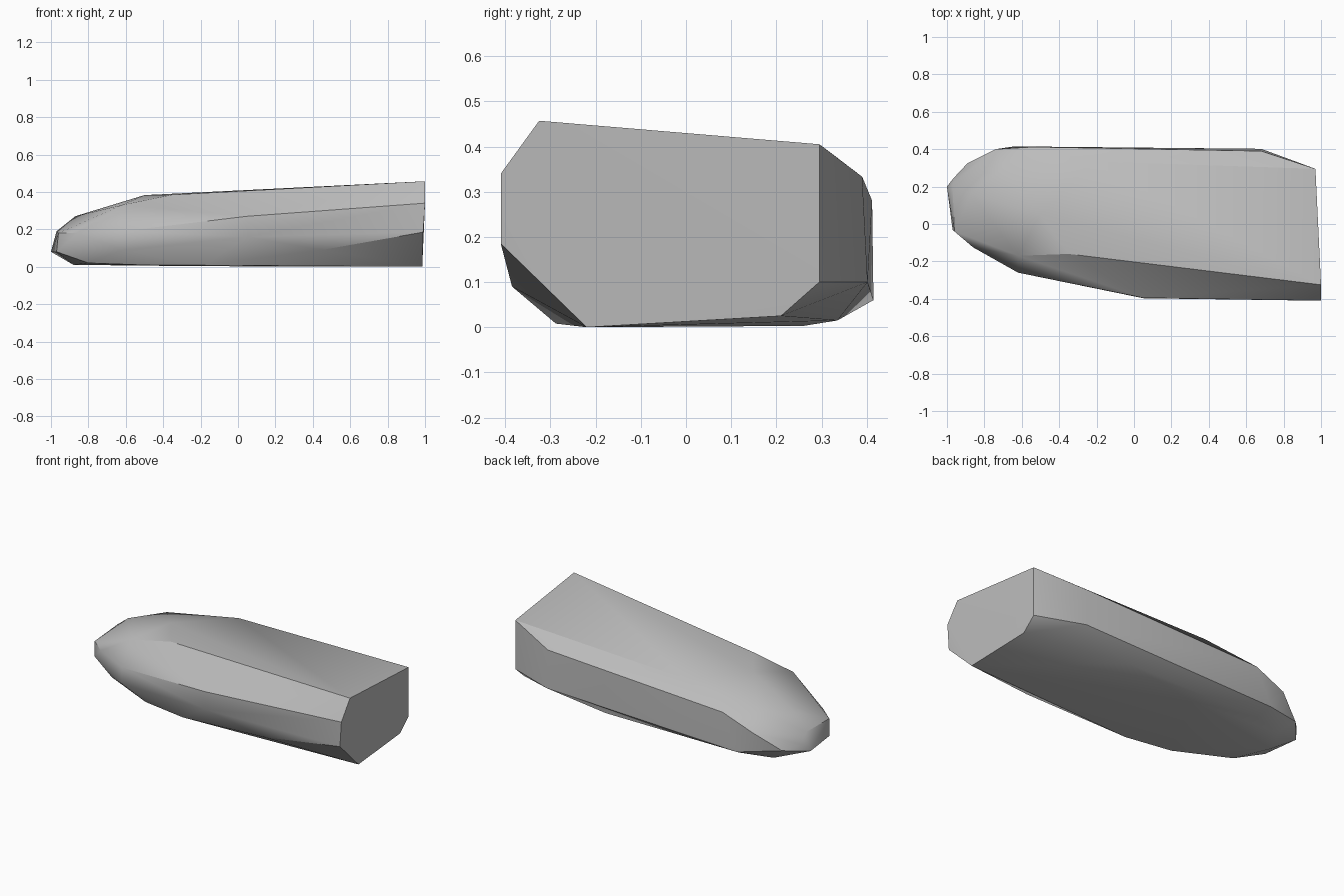
import bpy
import bmesh
import math
from mathutils import Vector

default_cube = bpy.data.objects.get("Cube")
if default_cube:
    bpy.data.objects.remove(default_cube, do_unlink=True)


def make_material(name, colour):
    material = bpy.data.materials.new(name)
    material.use_nodes = True
    material.diffuse_color = colour
    shader = material.node_tree.nodes["Principled BSDF"]
    shader.inputs["Base Color"].default_value = colour
    return material


def hull_from_ridges(name, ridges, material):
    """Wrap one convex skin around a set of ridge lines."""
    mesh = bpy.data.meshes.new(name)
    body = bpy.data.objects.new(name, mesh)
    bpy.context.collection.objects.link(body)
    bm = bmesh.new()
    for ridge in ridges:
        for point in ridge:
            bm.verts.new(Vector(point))
    result = bmesh.ops.convex_hull(bm, input=bm.verts[:])
    # Drop any points that ended up inside the skin
    loose = [v for v in bm.verts if not v.link_faces]
    bmesh.ops.delete(bm, geom=loose, context="VERTS")
    bmesh.ops.recalc_face_normals(bm, faces=bm.faces[:])
    bm.to_mesh(mesh)
    bm.free()
    mesh.materials.append(material)
    return body


# Flat cut end, slightly slanted
cut_end = [
    (1, -.41, .34), (1, -.325, .457), (.97, .295, .405), (.97, .295, .1),
    (.97, .21, .025), (.985, -.22, 0), (.99, -.41, .185),
]

# Upper surface, falling towards the blunt nose
top_ridge = [
    (-.23, .335, .375), (-.5, .05, .383), (-.35, -.16, .385),
    (-.62, -.17, .33), (-.87, .16, .27), (-.7, .3, .3),
]

# Front flank, bulging at mid height
front_flank = [
    (.05, -.397, .16), (.05, -.395, .27), (.45, -.385, .09),
    (-.62, -.26, .09), (-.62, -.26, .19), (-.86, -.125, .18),
]

# Rear flank, nearly vertical
back_flank = [
    (.68, .39, .333), (.68, .402, .1), (-.54, .412, .28),
    (-.64, .415, .06), (-.74, .4, .2), (-.89, .325, .1),
]

# Blunt nose
nose = [
    (-.96, -.04, .18), (-.97, -.03, .08), (-1, .2, .08),
    (-.97, .2, .19), (-.965, .245, .13),
]

# Flat underside outline
underside = [
    (-.18, -.288, .008), (-.47, -.24, .008), (-.8, -.1, .02),
    (-.88, .13, .01), (-.8, .28, .015), (-.6, .335, .015),
    (-.2, .26, .003), (.32, .335, .015),
]

grey = make_material("stone grey", (.5, .5, .5, 1))
stone = hull_from_ridges(
    "stone_body",
    [cut_end, top_ridge, front_flank, back_flank, nose, underside],
    grey,
)

# Soft flanks with crisp edges around the cut end and underside
bpy.ops.object.select_all(action="DESELECT")
stone.select_set(True)
bpy.context.view_layer.objects.active = stone
bpy.ops.object.shade_smooth_by_angle(angle=math.radians(30))
